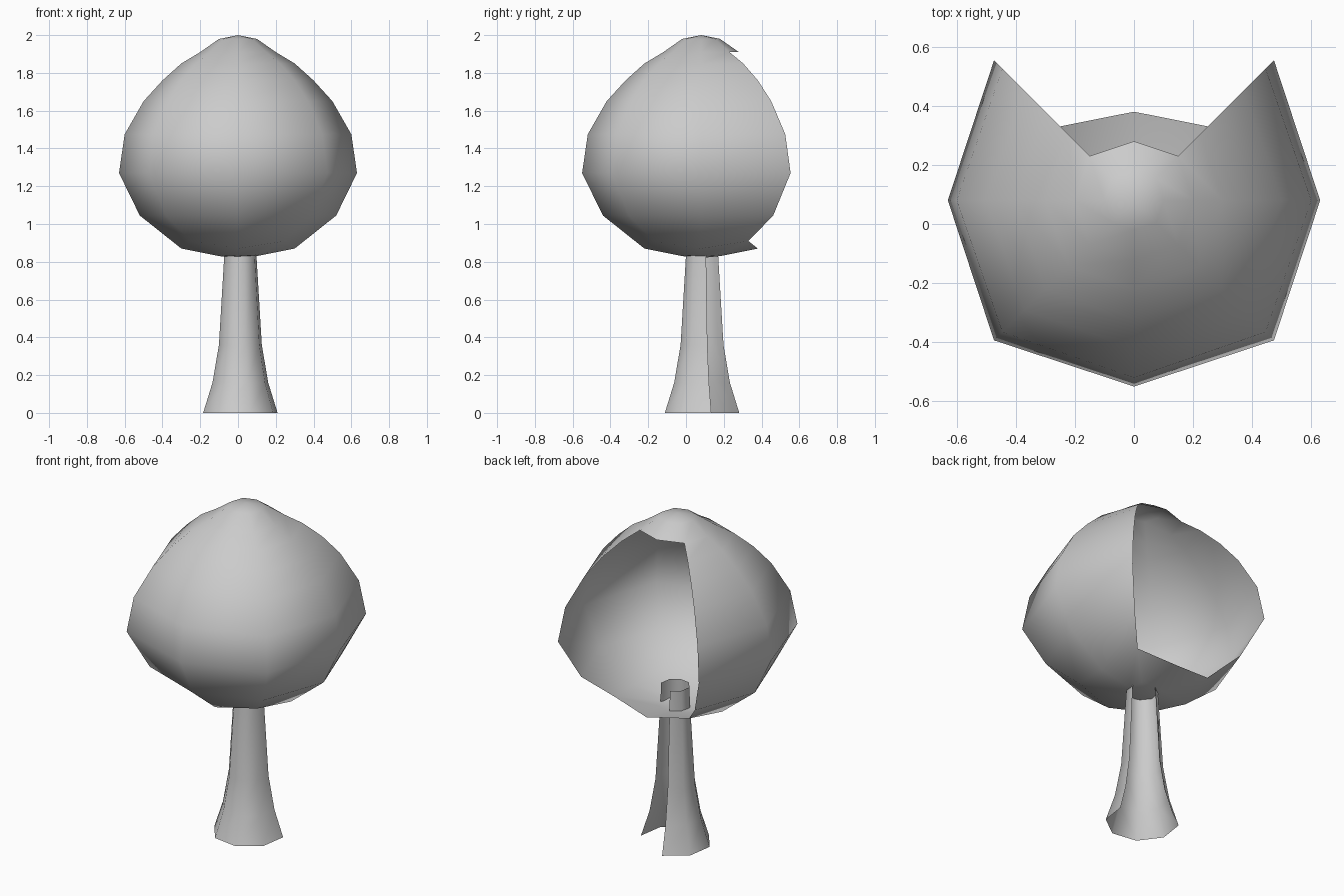
import bpy, bmesh
from math import cos, sin, radians

if "Cube" in bpy.data.objects:
    bpy.data.objects.remove(bpy.data.objects["Cube"])


def open_shell(name, centre, rings, start, hidden, bottom=None, top=None):
    """Eight-sided single-wall lathe. rings: (r_axis, z_axis, r_diagonal, z_diagonal).
    hidden(ring, side) tells which faces are left open."""
    bm = bmesh.new()
    cx, cy = centre
    loops = []
    for ra, za, rd, zd in rings:
        loop = []
        for k in range(8):
            a = radians(start + 45 * k)
            r, z = (rd, zd) if k % 2 else (ra, za)
            loop.append(bm.verts.new((cx + r * cos(a), cy + r * sin(a), z)))
        loops.append(loop)
    for i, (lo, hi) in enumerate(zip(loops, loops[1:])):
        for k in range(8):
            if not hidden(i, k):
                n = (k + 1) % 8
                bm.faces.new((lo[k], lo[n], hi[n], hi[k]))
    # poles
    if bottom is not None:
        p = bm.verts.new((cx, cy, bottom))
        for k in range(8):
            bm.faces.new((loops[0][(k + 1) % 8], loops[0][k], p))
    if top is not None:
        p = bm.verts.new((cx, cy, top))
        for k in range(8):
            bm.faces.new((loops[-1][k], loops[-1][(k + 1) % 8], p))
    loose = [v for v in bm.verts if not v.link_faces]
    bmesh.ops.delete(bm, geom=loose, context='VERTS')
    for f in bm.faces:
        f.smooth = True
    me = bpy.data.meshes.new(name)
    bm.to_mesh(me)
    bm.free()
    ob = bpy.data.objects.new(name, me)
    bpy.context.collection.objects.link(ob)
    return ob


# Canopy: rounded crown with a two-column opening at the back
crown = [
    (0.10, 0.83, 0.11, 0.835),
    (0.30, 0.87, 0.354, 0.91),
    (0.52, 1.045, 0.54, 1.045),
    (0.63, 1.27, 0.67, 1.27),
    (0.60, 1.475, 0.63, 1.475),
    (0.50, 1.65, 0.525, 1.65),
    (0.40, 1.76, 0.425, 1.76),
    (0.30, 1.85, 0.315, 1.85),
    (0.20, 1.91, 0.212, 1.91),
    (0.10, 1.98, 0.106, 1.98),
]
open_shell("canopy", (0, 0.08), crown, 0,
           lambda i, k: 1 <= i <= 7 and k in (1, 2), bottom=0.82, top=2.0)

# Trunk: flared open tube with two sides missing at the back right
flare = [(0.203, 0), (0.152, 0.16), (0.117, 0.36), (0.088, 0.83), (0.083, 0.95)]
open_shell("trunk", (0.0125, 0.085), [(r, z, r, z) for r, z in flare], 14,
           lambda i, k: k in (0, 1))
